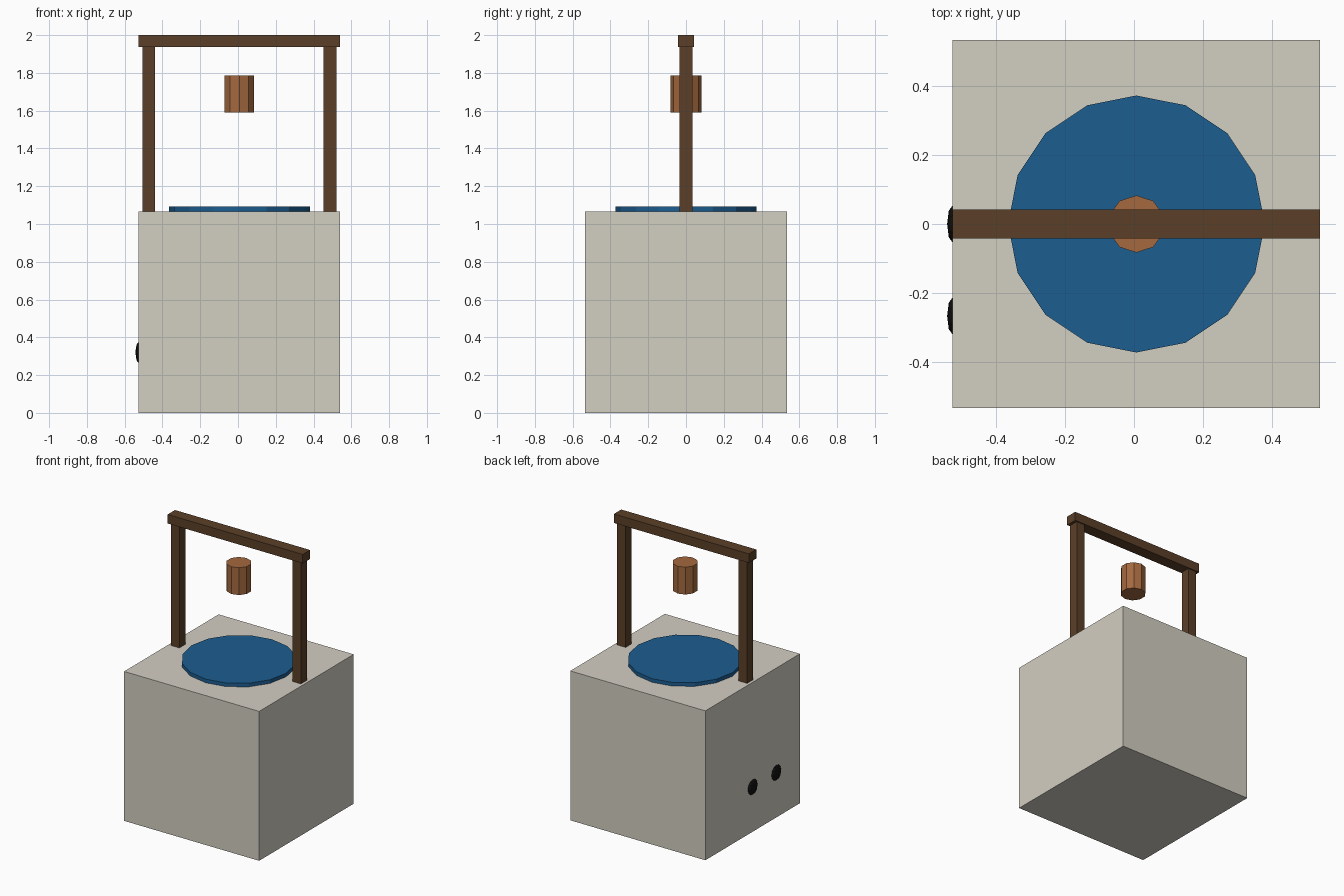
import bpy
import math

if "Cube" in bpy.data.objects:
    bpy.data.objects.remove(bpy.data.objects["Cube"])

CX = 0.007  # the block sits slightly right because of the studs


def material(name, rgb):
    m = bpy.data.materials.new(name)
    m.diffuse_color = (*rgb, 1)
    m.use_nodes = True
    m.node_tree.nodes["Principled BSDF"].inputs["Base Color"].default_value = m.diffuse_color
    return m


stone = material("stone", (0.65, 0.62, 0.54))
wood = material("dark_wood", (0.105, 0.05, 0.021))
bucket_wood = material("bucket_wood", (0.37, 0.14, 0.05))
water_blue = material("water", (0.012, 0.11, 0.28))
black = material("black", (0.005, 0.005, 0.005))


def finish(name, mat):
    ob = bpy.context.object
    ob.name = name
    ob.data.materials.append(mat)
    return ob


def box(name, x, y, z0, z1, sx, sy, mat):
    bpy.ops.mesh.primitive_cube_add(size=1, location=(x, y, (z0 + z1) / 2))
    bpy.context.object.scale = (sx, sy, z1 - z0)
    return finish(name, mat)


def drum(name, sides, r, z0, z1, mat):
    bpy.ops.mesh.primitive_cylinder_add(vertices=sides, radius=r, depth=z1 - z0,
                                        location=(CX, 0, (z0 + z1) / 2))
    return finish(name, mat)


# Stone block and water disc
box("stone_block", CX, 0, 0, 1.067, 1.067, 1.067, stone)
drum("water", 16, 0.373, 1.04, 1.093, water_blue)

# Frame: two posts and a crossbeam
for side, label in ((-1, "left"), (1, "right")):
    box(label + "_post", CX + side * 0.48, 0, 1.067, 1.937, 0.067, 0.067, wood)
box("crossbeam", CX, 0, 1.936, 2.0, 1.067, 0.083, wood)

# Hanging bucket
drum("bucket", 10, 0.083, 1.59, 1.785, bucket_wood)

# Flattened dark studs on the left face
for i, y in enumerate((0, -0.267)):
    bpy.ops.mesh.primitive_uv_sphere_add(segments=8, ring_count=6, radius=1,
                                         location=(CX - 0.5335, y, 0.32))
    bpy.context.object.scale = (0.016, 0.054, 0.054)
    finish(f"side_stud_{i + 1}", black)
